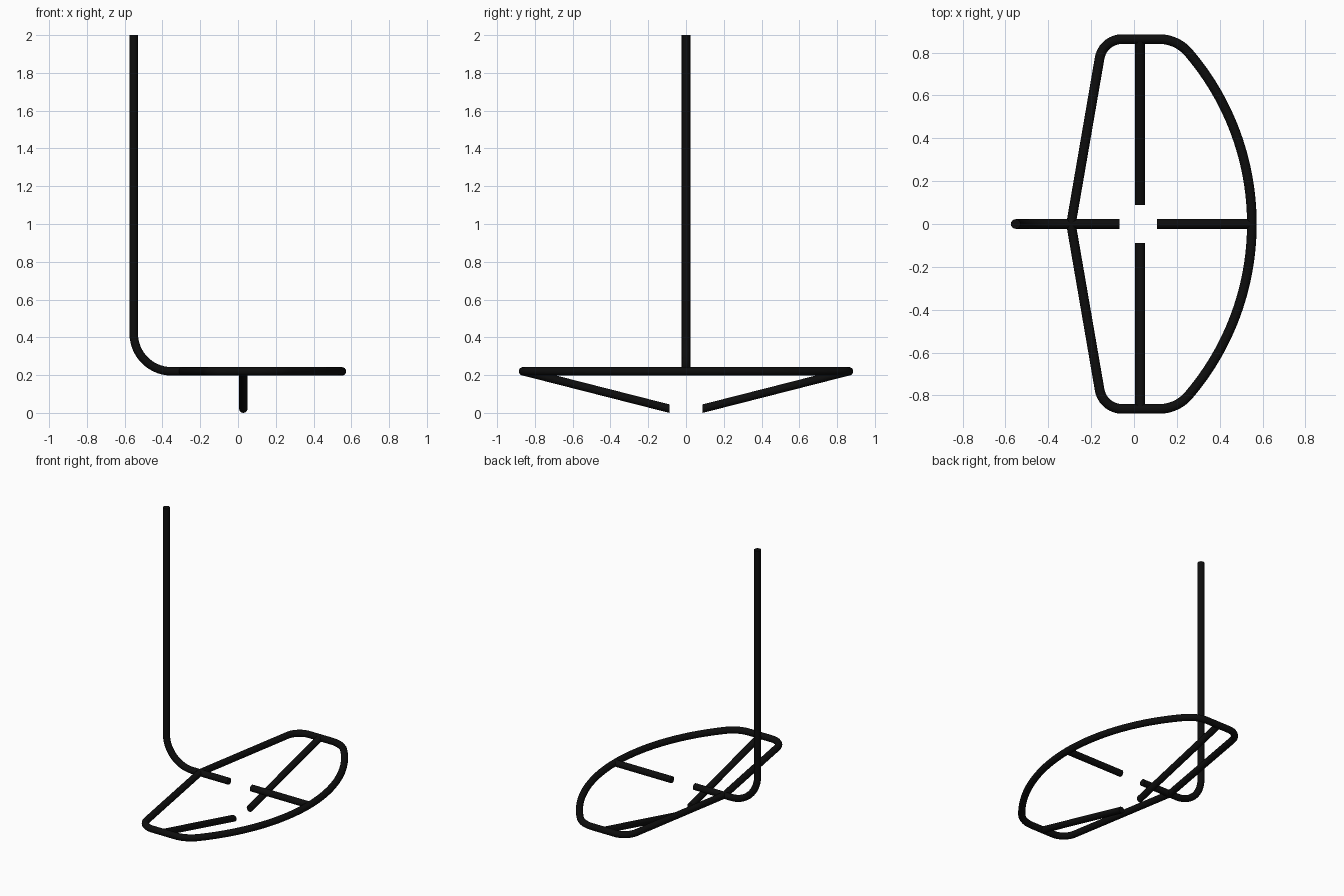
import bpy, bmesh
from math import sin, cos, pi, asin, radians

if "Cube" in bpy.data.objects:
    bpy.data.objects.remove(bpy.data.objects["Cube"])

R = 0.0225     # tube radius
Z = 0.22       # height of the frame plane

black = bpy.data.materials.new("black_metal")
black.diffuse_color = (0.004, 0.004, 0.004, 1)
black.use_nodes = True
black.node_tree.nodes["Principled BSDF"].inputs["Base Color"].default_value = black.diffuse_color


def finish(obj):
    obj.data.materials.clear()
    obj.data.materials.append(black)
    bpy.ops.object.select_all(action='DESELECT')
    obj.select_set(True)
    bpy.context.view_layer.objects.active = obj
    if obj.type == 'CURVE':
        bpy.ops.object.convert(target='MESH')
    bpy.ops.object.shade_smooth_by_angle(angle=radians(40))


def tube(name, pts, closed=False):
    cu = bpy.data.curves.new(name, 'CURVE')
    cu.dimensions = '3D'
    cu.bevel_depth = R
    cu.bevel_resolution = 6
    cu.use_fill_caps = True
    sp = cu.splines.new('POLY')
    sp.points.add(len(pts) - 1)
    for p, co in zip(sp.points, pts):
        p.co = (*co, 1)
    sp.use_cyclic_u = closed
    obj = bpy.data.objects.new(name, cu)
    bpy.context.collection.objects.link(obj)
    finish(obj)


def arc(cx, cy, r, a0, a1, n):
    return [(cx + r * cos(a0 + (a1 - a0) * i / n),
             cy + r * sin(a0 + (a1 - a0) * i / n)) for i in range(n + 1)]


# Upright pole bending into the rear spoke
bend = arc(-0.352, Z + 0.2, 0.2, pi, 1.5 * pi, 14)
tube("upright_pole", [(-0.552, 0, 2.0)] + [(x, 0, z) for x, z in bend] + [(-0.068, 0, Z)])

# Front spoke
tube("front_spoke", [(0.107, 0, Z), (0.55, 0, Z)])

# Closed outline: shallow nose arc, rounded shoulders, straight rear edges
top, big = 0.863, 1.231
nose_x = 0.55 - big
fr = 0.18
a = asin((top - fr) / (big - fr))      # where the shoulder meets the nose arc
half = arc(nose_x, 0, big, 0, a, 24)
half += arc(nose_x + (big - fr) * cos(a), top - fr, fr, a, pi / 2, 10)[1:]
half += arc(-0.055, top - 0.107, 0.107, pi / 2, radians(170), 12)
outline = half + [(-0.294, 0)] + [(x, -y) for x, y in reversed(half[1:])]
tube("outline_frame", [(x, y, Z) for x, y in outline], closed=True)

# Sloping side spokes with upright-cut ends
y0, y1 = 0.088, top
for side, name in ((1, "left_spoke"), (-1, "right_spoke")):
    bm = bmesh.new()
    bmesh.ops.create_cone(bm, cap_ends=True, segments=16, radius1=R, radius2=R, depth=1)
    for v in bm.verts:
        x, y, t = v.co.x, v.co.y, v.co.z + 0.5
        v.co = (0.028 + x, side * (y0 + (y1 - y0) * t), R + (Z - R) * t + y)
    bmesh.ops.recalc_face_normals(bm, faces=bm.faces)
    me = bpy.data.meshes.new(name)
    bm.to_mesh(me)
    bm.free()
    spoke = bpy.data.objects.new(name, me)
    bpy.context.collection.objects.link(spoke)
    finish(spoke)
